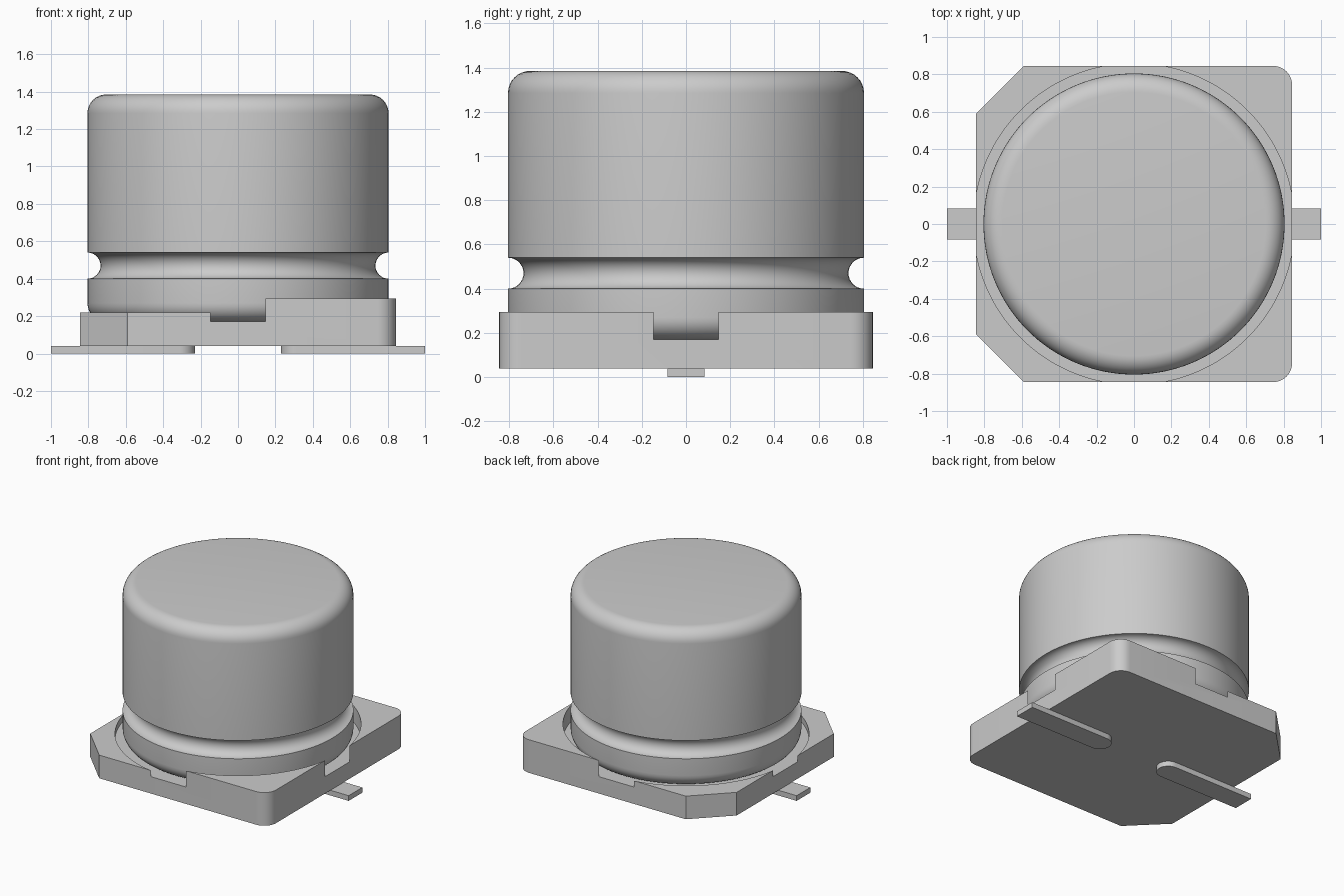
import bpy, bmesh
from math import sin, cos, pi, radians

if "Cube" in bpy.data.objects:
    bpy.data.objects.remove(bpy.data.objects["Cube"])


def finish(name, bm, smooth=True):
    bmesh.ops.recalc_face_normals(bm, faces=bm.faces)
    me = bpy.data.meshes.new(name)
    bm.to_mesh(me)
    bm.free()
    ob = bpy.data.objects.new(name, me)
    bpy.context.collection.objects.link(ob)
    if smooth:
        shade(ob)
    return ob


def activate(ob):
    bpy.ops.object.select_all(action='DESELECT')
    ob.select_set(True)
    bpy.context.view_layer.objects.active = ob


def shade(ob):
    activate(ob)
    bpy.ops.object.shade_smooth_by_angle(angle=radians(30))


def arc(cx, cy, r, a0, a1, n):
    """Points on an arc, angles in degrees."""
    return [(cx + r * cos(radians(a0 + (a1 - a0) * i / n)),
             cy + r * sin(radians(a0 + (a1 - a0) * i / n))) for i in range(n + 1)]


def prism(name, outline, z0, z1, smooth=True):
    bm = bmesh.new()
    face = bm.faces.new([bm.verts.new((x, y, z0)) for x, y in outline])
    ext = bmesh.ops.extrude_face_region(bm, geom=[face])
    for v in ext['geom']:
        if isinstance(v, bmesh.types.BMVert):
            v.co.z = z1
    return finish(name, bm, smooth)


def lathe(name, profile, steps):
    bm = bmesh.new()
    vs = [bm.verts.new((r, 0, z)) for r, z in profile]
    es = [bm.edges.new(p) for p in zip(vs, vs[1:])]
    bmesh.ops.spin(bm, geom=vs + es, axis=(0, 0, 1), cent=(0, 0, 0),
                   angle=2 * pi, steps=steps)
    bmesh.ops.remove_doubles(bm, verts=bm.verts, dist=1e-5)
    return finish(name, bm)


def cut(ob, cutter):
    mod = ob.modifiers.new("cut", 'BOOLEAN')
    mod.operation, mod.solver, mod.object = 'DIFFERENCE', 'EXACT', cutter
    activate(ob)
    bpy.ops.object.modifier_apply(modifier=mod.name)
    bpy.data.objects.remove(cutter)


# Can: rounded bottom, crimp groove, rounded top
R, TOP, BOT, F = 0.805, 1.385, 0.17, 0.10
profile = ([(0, BOT)] + arc(R - F, BOT + F, F, -90, 0, 8)
           + arc(R, 0.47, 0.07, 270, 90, 16)
           + arc(R - F, TOP - F, F, 0, 90, 8) + [(0, TOP)])
lathe("can", profile, 128)

# Base: two chamfered corners on the left, two rounded on the right
H, C, B = 0.845, 0.59, 0.10
outline = ([(-H, C), (-H, -C), (-C, -H)]
           + arc(H - B, -H + B, B, -90, 0, 8)
           + arc(H - B, H - B, B, 0, 90, 8) + [(-C, H)])
base = prism("base", outline, 0.04, 0.295, False)

# Lower the left half, then sink the round seat, which breaks through the sides
cut(base, prism("step_cutter", [(-1, -1), (0, -1), (0, 1), (-1, 1)], 0.218, 0.5, False))
cut(base, prism("seat_cutter", arc(0, 0, 0.858, 0, 360, 128)[:-1], BOT, 0.6, False))
shade(base)

# Leads with rounded inner ends
W = 0.083
for name, s in (("lead_right", 1), ("lead_left", -1)):
    pts = [(1, W)] + arc(0.23 + W, 0, W, 90, 270, 16) + [(1, -W)]
    prism(name, [(s * x, y) for x, y in pts], 0, 0.04)
